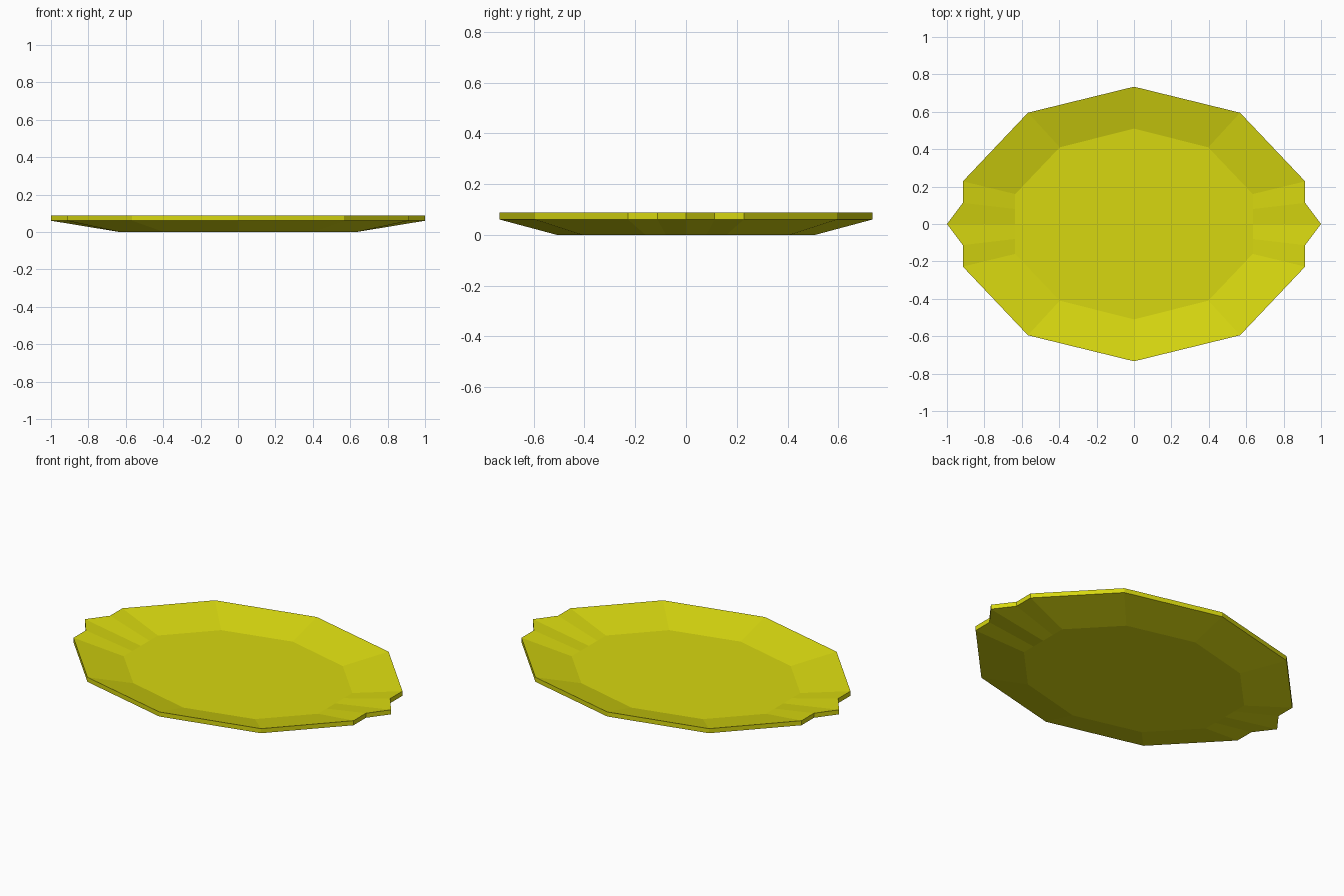
import bpy, bmesh

if "Cube" in bpy.data.objects:
    bpy.data.objects.remove(bpy.data.objects["Cube"])

# One quadrant of the outline: (rim x, rim y, floor x, floor y), from end tip to long side
QUAD = [(1.0, 0.0, 0.635, 0.0), (0.915, 0.113, 0.635, 0.08),
        (0.915, 0.228, 0.635, 0.16), (0.567, 0.595, 0.397, 0.41),
        (0.0, 0.734, 0.0, 0.51)]
RIM_Z, THICK = 0.06, 0.027


def mirrored(p, sx, sy):
    return (p[0] * sx, p[1] * sy, p[2] * sx, p[3] * sy)


# Mirror the quadrant into the full counter-clockwise outline
half = QUAD + [mirrored(p, -1, 1) for p in QUAD[-2::-1]]
outline = half + [mirrored(p, 1, -1) for p in half[-2:0:-1]]
n = len(outline)

bm = bmesh.new()


def ring(k, z):
    return [bm.verts.new((p[k], p[k + 1], z)) for p in outline]


# Rings run from the underside, out over the rim, and back to the inner floor
rings = [ring(2, 0.0), ring(0, RIM_Z), ring(0, RIM_Z + THICK), ring(2, THICK)]
for a, b in zip(rings, rings[1:]):
    for i in range(n):
        j = (i + 1) % n
        bm.faces.new((a[i], a[j], b[j], b[i]))
bm.faces.new(rings[0][::-1])
bm.faces.new(rings[-1])
bmesh.ops.recalc_face_normals(bm, faces=bm.faces)

mesh = bpy.data.meshes.new("serving_platter")
bm.to_mesh(mesh)
bm.free()
platter = bpy.data.objects.new("serving_platter", mesh)
bpy.context.collection.objects.link(platter)

# Single yellow glaze
yellow = bpy.data.materials.new("yellow_glaze")
yellow.diffuse_color = (0.68, 0.68, 0.005, 1)
yellow.use_nodes = True
yellow.node_tree.nodes["Principled BSDF"].inputs["Base Color"].default_value = yellow.diffuse_color
mesh.materials.append(yellow)
